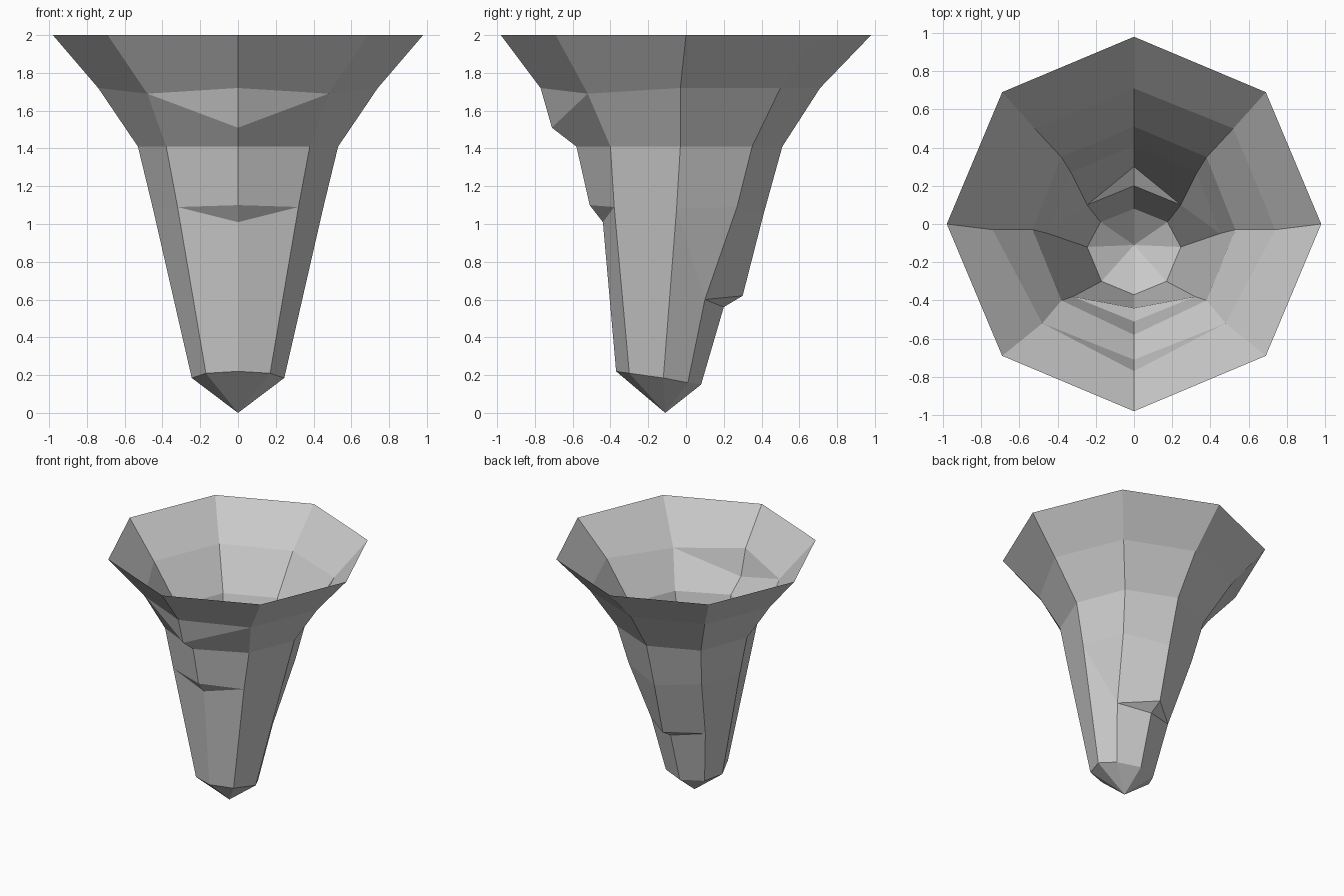
import bpy
import bmesh

# Remove the default cube
default_cube = bpy.data.objects.get("Cube")
if default_cube:
    bpy.data.objects.remove(default_cube, do_unlink=True)

# Plain grey material
grey = bpy.data.materials.new("plain_grey")
grey.use_nodes = True
grey_value = (0.6, 0.6, 0.6, 1)
grey.diffuse_color = grey_value
grey.node_tree.nodes["Principled BSDF"].inputs["Base Color"].default_value = grey_value

# Vertical profiles of the left half, from the rim down to above the tip.
# HOLD repeats the point above, so a ledge can taper out into its neighbour.
HOLD = None
front = [(0, -.98, 2), (0, -.77, 1.72), (0, -.71, 1.51), (0, -.58, 1.41),
         (0, -.51, 1.1), (0, -.44, 1.01), HOLD, HOLD, (0, -.37, .22)]
front_corner = [(.69, -.69, 2), (.48, -.52, 1.69), HOLD, (.38, -.4, 1.41),
                (.32, -.38, 1.09), HOLD, HOLD, HOLD, (.17, -.3, .21)]
side = [(.98, 0, 2), (.74, -.03, 1.72), HOLD, (.53, -.03, 1.41),
        (.45, -.05, 1.08), HOLD, HOLD, HOLD, (.245, -.12, .185)]
back_corner = [(.69, .69, 2), (.52, .5, 1.72), HOLD, (.38, .35, 1.41),
               (.33, .27, 1.09), HOLD, (.245, .1, .6), HOLD, (.175, .01, .16)]
back = [(0, .98, 2), (0, .71, 1.72), HOLD, (0, .51, 1.41),
        (0, .41, 1.05), HOLD, (0, .3, .62), (0, .2, .56), (0, .08, .15)]
tip_point = (0, -.11, 0)


def add_column(bm, profile, tip):
    """Create one vertical run of vertices, reusing the last one on HOLD."""
    column = []
    for point in profile:
        column.append(column[-1] if point is HOLD else bm.verts.new(point))
    return column + [tip]


def add_panel(bm, corners):
    """Create a face from the distinct corners, if enough remain."""
    distinct = list(dict.fromkeys(corners))
    if len(distinct) > 2:
        bm.faces.new(distinct)


# Open faceted funnel shell, half built and then mirrored
bm = bmesh.new()
tip = bm.verts.new(tip_point)
columns = [add_column(bm, profile, tip)
           for profile in (front, front_corner, side, back_corner, back)]
for near, far in zip(columns, columns[1:]):
    for row in range(len(near) - 1):
        add_panel(bm, (near[row + 1], far[row + 1], far[row], near[row]))

mesh = bpy.data.meshes.new("funnel_shell")
bm.to_mesh(mesh)
bm.free()
mesh.materials.append(grey)
shell = bpy.data.objects.new("funnel_shell", mesh)
bpy.context.collection.objects.link(shell)

mirror = shell.modifiers.new("mirror_halves", "MIRROR")
mirror.use_axis[0] = True
mirror.use_mirror_merge = True
mirror.merge_threshold = 0.001
